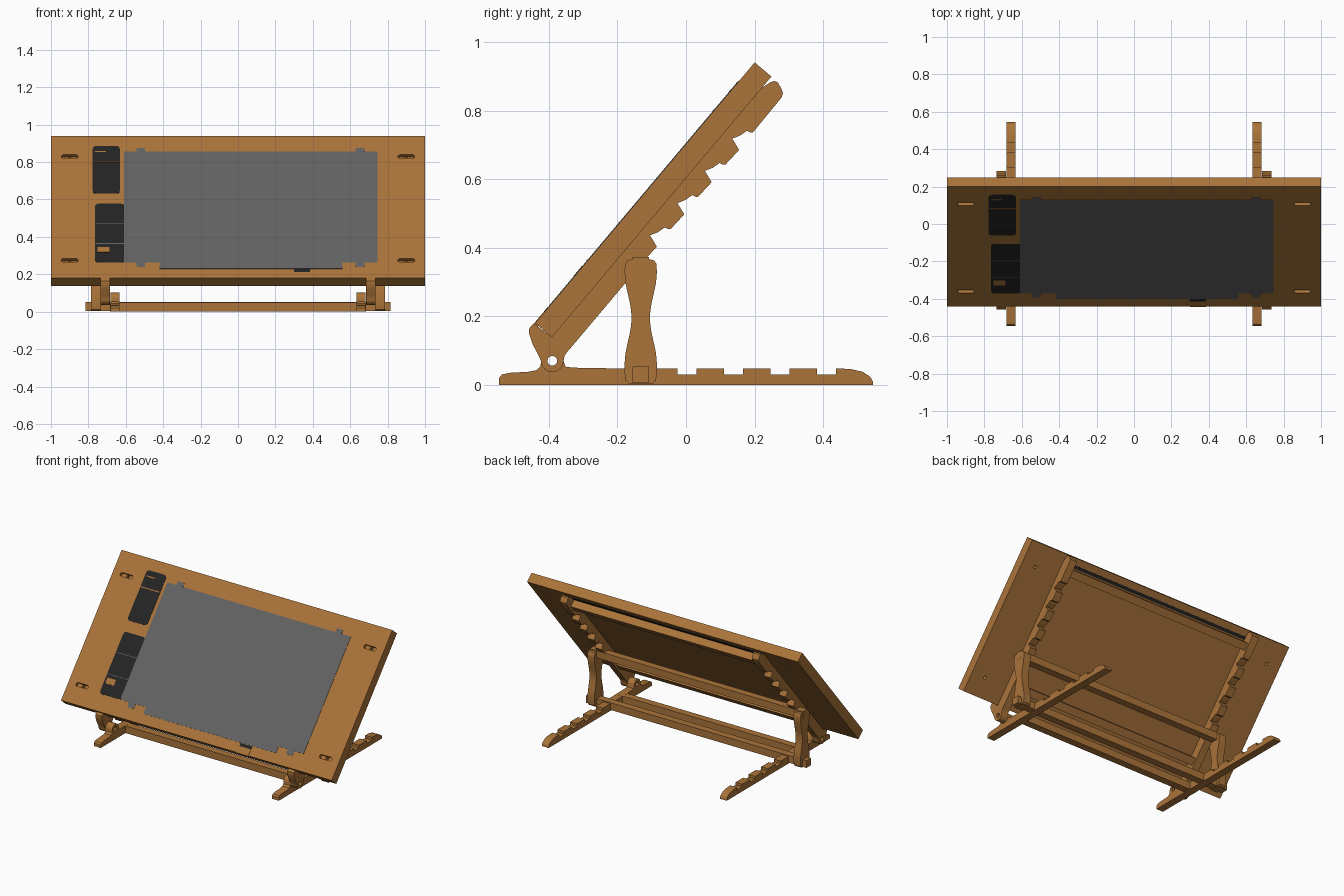
import bpy, bmesh, math
from mathutils import Matrix, Vector

if "Cube" in bpy.data.objects:
    bpy.data.objects.remove(bpy.data.objects["Cube"])


def material(name, rgb):
    m = bpy.data.materials.new(name)
    m.diffuse_color = (*rgb, 1)
    m.use_nodes = True
    m.node_tree.nodes["Principled BSDF"].inputs["Base Color"].default_value = m.diffuse_color
    return m


WOOD = material("wood", (0.402, 0.174, 0.042))
GREY = material("grey_pad", (0.122, 0.122, 0.122))
BLACK = material("black_tray", (0.017, 0.017, 0.017))

# Board frame: x across, s up the slope, d out of the top surface
A = math.atan2(0.76, 0.64)
SLOPE = Matrix.Translation((0, -0.44, 0.18)) @ Matrix.Rotation(A, 4, 'X')
LENGTH, THICK = 0.994, 0.064


def extrude(name, pts, vec, mat, matrix=Matrix()):
    """Extrude a closed outline along a vector."""
    bm = bmesh.new()
    face = bm.faces.new([bm.verts.new(p) for p in pts])
    res = bmesh.ops.extrude_face_region(bm, geom=[face])
    moved = [v for v in res["geom"] if isinstance(v, bmesh.types.BMVert)]
    bmesh.ops.translate(bm, verts=moved, vec=vec)
    bmesh.ops.recalc_face_normals(bm, faces=bm.faces)
    bm.transform(matrix)
    me = bpy.data.meshes.new(name)
    bm.to_mesh(me)
    bm.free()
    me.materials.append(mat)
    ob = bpy.data.objects.new(name, me)
    bpy.context.collection.objects.link(ob)
    return ob


def profile(name, yz, x0, x1, mat=WOOD):
    """Side outline (y, z) extruded across x."""
    return extrude(name, [(x0, y, z) for y, z in yz], (x1 - x0, 0, 0), mat)


def bar(name, half_x, y, z, size=0.048):
    h = size / 2
    return profile(name, [(y - h, z - h), (y + h, z - h), (y + h, z + h), (y - h, z + h)], -half_x, half_x)


def plate(name, x0, x1, s0, s1, d0, d1, mat=WOOD, r=0.0):
    """Box in the board frame, optionally with rounded corners."""
    if r:
        pts = []
        for i, (cx, cs) in enumerate([(x1 - r, s1 - r), (x0 + r, s1 - r), (x0 + r, s0 + r), (x1 - r, s0 + r)]):
            for k in range(7):
                a = math.pi / 2 * (i + k / 6) * 0.9999
                pts.append((cx + r * math.cos(a), cs + r * math.sin(a), d0))
    else:
        pts = [(x0, s0, d0), (x1, s0, d0), (x1, s1, d0), (x0, s1, d0)]
    return extrude(name, pts, (0, 0, d1 - d0), mat, SLOPE)


def cut(ob, cutter):
    mod = ob.modifiers.new("cut", 'BOOLEAN')
    mod.operation, mod.solver, mod.object = 'DIFFERENCE', 'EXACT', cutter
    bpy.context.view_layer.objects.active = ob
    bpy.ops.object.modifier_apply(modifier=mod.name)
    bpy.data.objects.remove(cutter)


def smooth(ob):
    bpy.ops.object.select_all(action='DESELECT')
    ob.select_set(True)
    bpy.context.view_layer.objects.active = ob
    bpy.ops.object.shade_smooth_by_angle(angle=math.radians(30))


def arc(cy, cz, r, a0, a1, n=12):
    return [(cy + r * math.cos(math.radians(a0 + (a1 - a0) * i / n)),
             cz + r * math.sin(math.radians(a0 + (a1 - a0) * i / n))) for i in range(n + 1)]


# Drawing board with countersunk slots and through holes
board = plate("drawing_board", -1, 1, 0, LENGTH, -THICK, 0)
for x in (-0.9, 0.9):
    for s in (0.124, 0.85):
        cut(board, plate("slot_cutter", x - 0.045, x + 0.045, s - 0.012, s + 0.012, -0.02, 0.02, WOOD, 0.0115))
        cut(board, plate("hole_cutter", x - 0.01, x + 0.01, s - 0.01, s + 0.01, -0.1, 0.02, WOOD, 0.0095))

# Grey work pad with lower lip and corner tabs
T = 0.002
plate("work_pad", -0.61, 0.745, 0.108, 0.882, -0.01, T, GREY)
plate("pad_lip", -0.42, 0.56, 0.064, 0.108, -0.01, T, GREY)
for x in (-0.52, 0.652):
    plate("pad_tab_top", x - 0.024, x + 0.024, 0.882, 0.908, -0.01, T, GREY, 0.006)
    plate("pad_tab_bottom", x - 0.024, x + 0.024, 0.076, 0.108, -0.01, T, GREY, 0.006)

# Black trays with dividers
plate("upper_tray", -0.777, -0.632, 0.59, 0.922, -0.01, T, BLACK, 0.02)
plate("upper_tray_divider", -0.775, -0.634, 0.807, 0.813, 0, T + 0.001)
plate("upper_tray_insert", -0.765, -0.705, 0.88, 0.887, 0, T + 0.001)
plate("lower_tray", -0.765, -0.606, 0.108, 0.518, -0.01, T, BLACK, 0.02)
for s in (0.239, 0.381):
    plate("lower_tray_divider", -0.763, -0.61, s - 0.002, s + 0.002, 0, T + 0.001, GREY)
plate("lower_tray_insert", -0.752, -0.688, 0.178, 0.216, 0, T + 0.001)

# Front edge catch
plate("catch_block", 0.3, 0.385, -0.003, 0.042, -0.012, T)
plate("catch_slot", 0.3, 0.385, 0.042, 0.062, -0.01, T, BLACK)

# Dark vent strip under the top edge
plate("vent_strip", -0.683, 0.683, 0.932, 0.952, -THICK - 0.003, -THICK + 0.01, BLACK)

# Cross bars under the board
for s in (0.145, 0.90):
    plate("board_cross_bar", -0.734, 0.734, s - 0.024, s + 0.024, -0.112, -THICK)

# Notched rail outline: upper end, ratchet teeth, hinge ear, front lip
HY, HZ = -0.39, 0.07
rail = [(0.203, 0.856), (0.222, 0.866), (0.245, 0.882), (0.258, 0.886), (0.268, 0.882),
        (0.28, 0.86), (0.283, 0.85), (0.279, 0.838)]
for i in range(4):
    for y, z in [(0.195, 0.736), (0.188, 0.736), (0.178, 0.741), (0.158, 0.727), (0.135, 0.718), (0.155, 0.685)]:
        rail.append((y - 0.08 * i, z - 0.094 * i))
rail += [(-0.108, 0.378), (-0.33, 0.115), (-0.345, 0.098), (-0.354, 0.085)]
rail += arc(HY, HZ, 0.033, 0, -180)
rail += [(-0.43, 0.085), (-0.448, 0.12), (-0.458, 0.15), (-0.457, 0.165), (-0.444, 0.179), (-0.391, 0.139)]

# Foot outline: rounded ends, hinge ear, stepped notches
foot = [(-0.545, 0), (-0.545, 0.02), (-0.537, 0.03), (-0.515, 0.035), (-0.46, 0.038), (-0.435, 0.043), (-0.424, 0.055)]
foot += arc(HY, HZ, 0.033, 180, 0)
foot += [(-0.352, 0.053), (-0.33, 0.05), (-0.16, 0.047)]
for i in range(5):
    y = -0.16 + 0.1355 * i
    foot += [(y, 0.03), (y + 0.055, 0.03), (y + 0.055, 0.048)]
    if i < 4:
        foot.append((y + 0.1355, 0.048))
foot += [(0.48, 0.046), (0.515, 0.038), (0.537, 0.024), (0.545, 0.01), (0.545, 0)]

# Support leg outline: waisted post
LY = -0.132
half = [(0.003, 0.034), (0.012, 0.044), (0.035, 0.047)]
for i in range(17):
    t = i / 16
    half.append((0.06 + 0.27 * t, 0.037 + 0.010 * math.cos(2 * math.pi * t)))
half += [(0.352, 0.046), (0.363, 0.039), (0.366, 0.025)]
leg = [(LY + h, z) for z, h in half] + [(LY - h, z) for z, h in reversed(half)]

# Stand parts on both sides
for side, sx in (("left", -1), ("right", 1)):
    r = profile("board_rail_" + side, rail, sx * 0.684, sx * 0.734)
    f = profile("foot_" + side, foot, sx * 0.633, sx * 0.683)
    for ob in (r, f):
        cut(ob, profile("pin_cutter", arc(HY, HZ, 0.014, 0, 345, 23), sx * 0.6, sx * 0.76))
        smooth(ob)
    smooth(profile("support_leg_" + side, leg, sx * 0.736, sx * 0.787))

# Long bars joining the two sides
bar("support_top_bar", 0.788, LY, 0.349)
bar("support_low_bar", 0.815, LY, 0.029)
bar("foot_bar", 0.684, -0.26, 0.0245)
